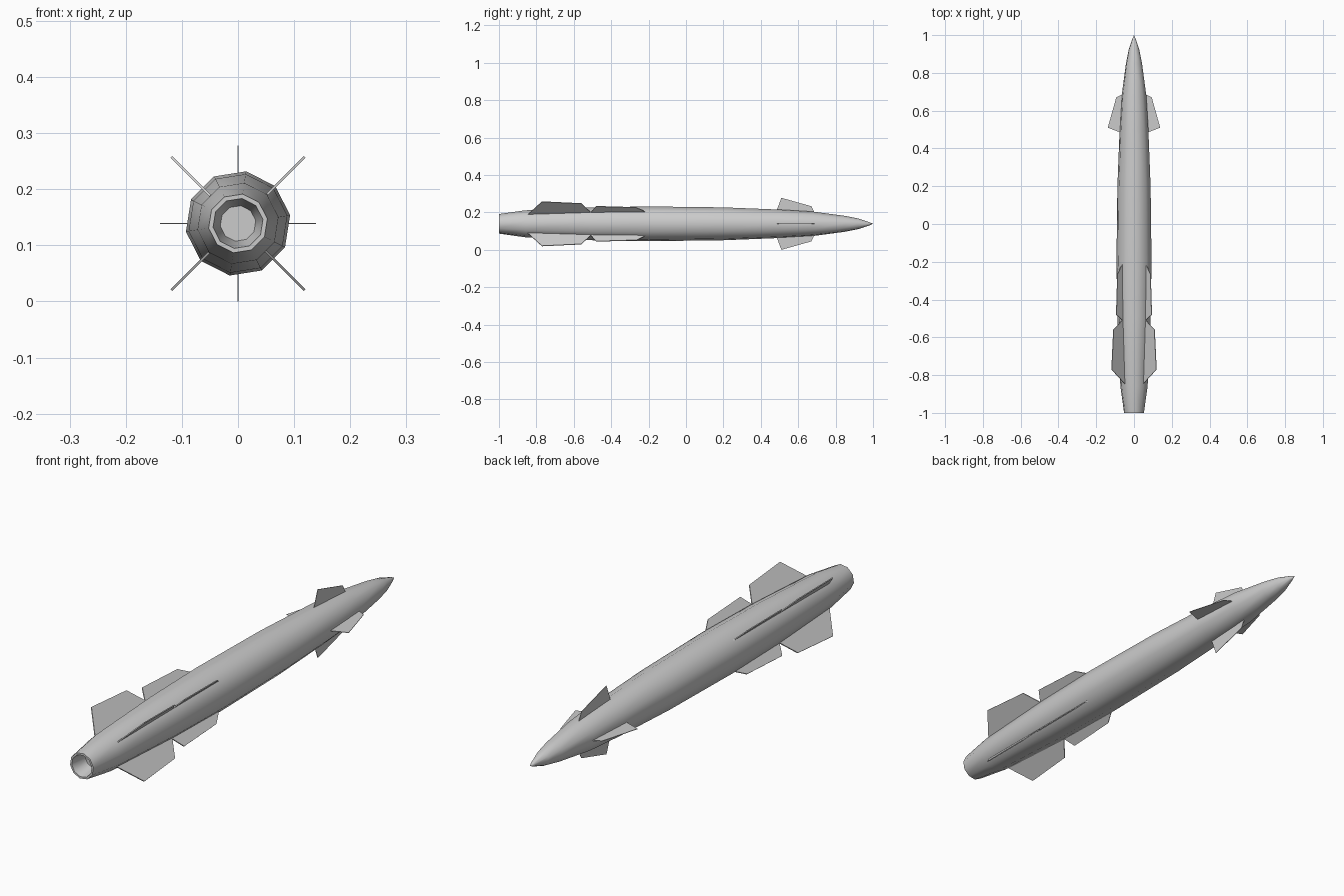
import bpy, bmesh, math
from mathutils import Matrix

if "Cube" in bpy.data.objects:
    bpy.data.objects.remove(bpy.data.objects["Cube"])

CZ = 0.139      # height of the body axis
SIDES = 10


def finish(name, bm):
    bmesh.ops.recalc_face_normals(bm, faces=bm.faces)
    me = bpy.data.meshes.new(name)
    bm.to_mesh(me)
    bm.free()
    ob = bpy.data.objects.new(name, me)
    bpy.context.collection.objects.link(ob)
    return ob


def lathe(name, profile, sides):
    """Spin (y, radius) points around the body axis; radius 0 closes to a point."""
    bm = bmesh.new()
    rings = []
    for y, r in profile:
        n = sides if r > 0 else 1
        rings.append([bm.verts.new((r * math.cos(2 * math.pi * (i + 0.25) / sides), y,
                                    CZ + r * math.sin(2 * math.pi * (i + 0.25) / sides)))
                      for i in range(n)])
    for a, b in zip(rings, rings[1:]):
        for i in range(sides):
            j = (i + 1) % sides
            if len(b) == 1:
                bm.faces.new((a[i], a[j], b[0]))
            elif len(a) == 1:
                bm.faces.new((a[0], b[j], b[i]))
            else:
                bm.faces.new((a[i], a[j], b[j], b[i]))
    return finish(name, bm)


def fins(name, outline, start, thick):
    """Four thin plates from an outline of (y, distance from axis)."""
    for k in range(4):
        bm = bmesh.new()
        lo = [bm.verts.new((d, y, -thick / 2)) for y, d in outline]
        hi = [bm.verts.new((d, y, thick / 2)) for y, d in outline]
        bm.faces.new(lo)
        bm.faces.new(hi)
        for i in range(len(lo)):
            j = (i + 1) % len(lo)
            bm.faces.new((lo[i], lo[j], hi[j], hi[i]))
        turn = Matrix.Rotation(math.radians(start + 90 * k), 4, 'Y')
        bm.transform(Matrix.Translation((0, 0, CZ)) @ turn)
        finish(f"{name}_{k + 1}", bm)


# Body with pointed nose and recessed exhaust at the tail
body = lathe("body", [
    (-0.93, 0), (-0.93, 0.032), (-1.0, 0.045), (-1.0, 0.053),
    (-0.86, 0.073), (-0.5, 0.089), (-0.2, 0.094), (0.2, 0.089),
    (0.5, 0.077), (0.68, 0.066), (0.85, 0.043), (0.92, 0.029),
    (0.98, 0.009), (1.0, 0)], SIDES)
bpy.context.view_layer.objects.active = body
body.select_set(True)
bpy.ops.object.shade_smooth_by_angle(angle=math.radians(40))

# Steering fins near the nose
fins("nose_fin", [(0.48, 0.06), (0.51, 0.139), (0.67, 0.094), (0.69, 0.055)], 0, 0.002)

# Long strakes and tail fins on the diagonals
fins("strake", [(-0.52, 0.07), (-0.48, 0.133), (-0.265, 0.124), (-0.20, 0.08)], 45, 0.004)
fins("tail_fin", [(-0.85, 0.065), (-0.77, 0.168), (-0.56, 0.154), (-0.50, 0.075)], 45, 0.004)
